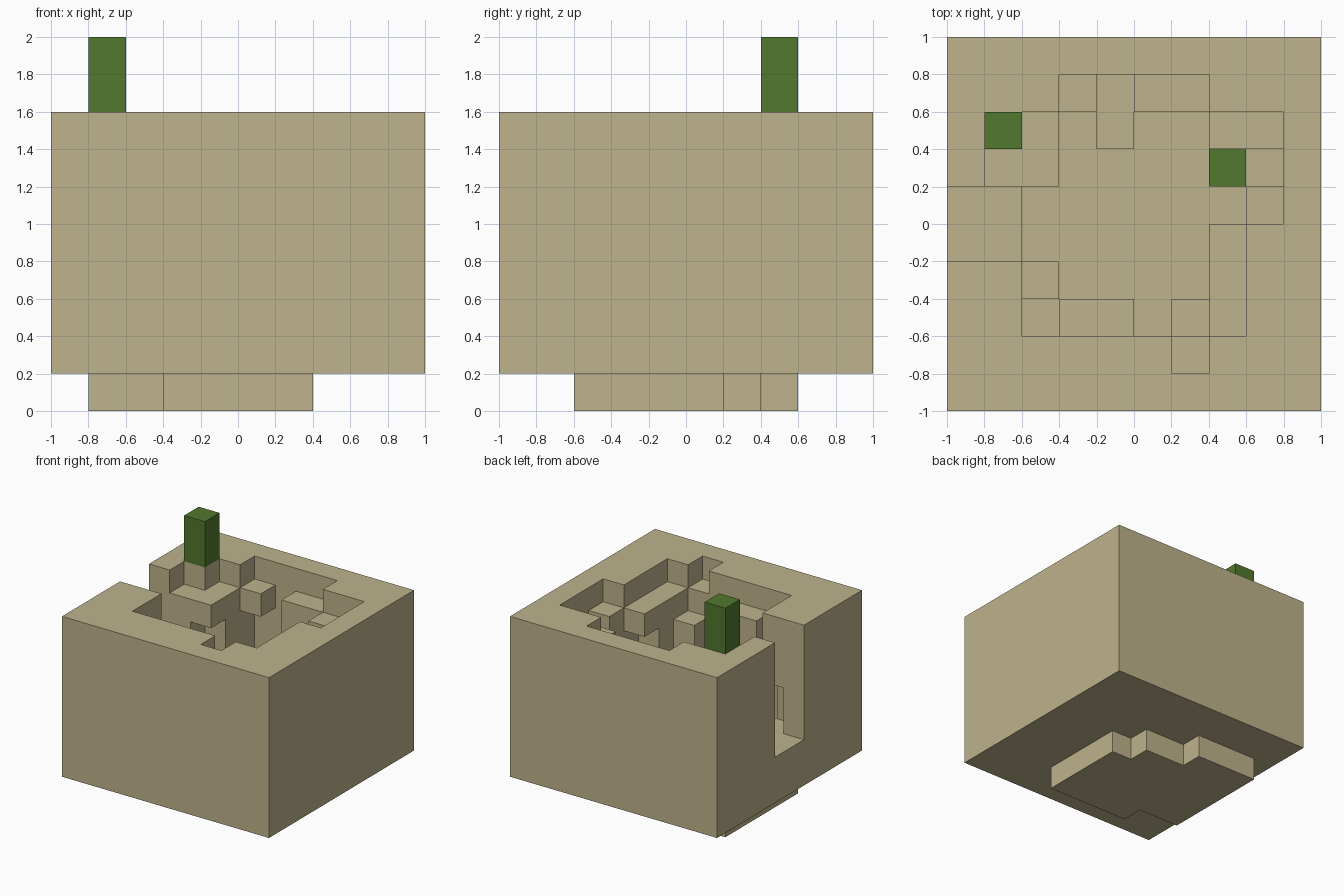
import bpy
import bmesh
from mathutils import Vector

CELL = 0.2

if "Cube" in bpy.data.objects:
    bpy.data.objects.remove(bpy.data.objects["Cube"], do_unlink=True)


def material(name, color):
    mat = bpy.data.materials.new(name)
    mat.use_nodes = True
    mat.diffuse_color = (*color, 1)
    mat.node_tree.nodes["Principled BSDF"].inputs["Base Color"].default_value = (*color, 1)
    return mat


def block(x0, x1, y0, y1, z0, z1):
    """All grid cells inside a box given in model units."""
    def span(a, b):
        return range(round(a / CELL), round(b / CELL))
    return {(i, j, k) for i in span(x0, x1) for j in span(y0, y1) for k in span(z0, z1)}


def skin(name, cells, mat):
    """Outer surface of a set of cells, with flat areas merged."""
    bm = bmesh.new()
    verts = {}

    def vert(p):
        key = tuple(round(c) for c in p)
        if key not in verts:
            verts[key] = bm.verts.new(Vector(key) * CELL)
        return verts[key]

    for cell in cells:
        for axis in range(3):
            for side in (0, 1):
                near = list(cell)
                near[axis] += 2 * side - 1
                if tuple(near) in cells:
                    continue
                u, v = Vector(), Vector()
                u[(axis + 1) % 3] = v[(axis + 2) % 3] = 1
                p = Vector(cell)
                p[axis] += side
                loop = [p, p + u, p + u + v, p + v]
                bm.faces.new([vert(q) for q in (loop if side else loop[::-1])])
    bmesh.ops.dissolve_limit(bm, angle_limit=0.01, verts=bm.verts[:], edges=bm.edges[:])
    bmesh.ops.triangulate(bm, faces=[f for f in bm.faces if len(f.verts) > 4])
    mesh = bpy.data.meshes.new(name)
    bm.to_mesh(mesh)
    bm.free()
    mesh.materials.append(mat)
    obj = bpy.data.objects.new(name, mesh)
    bpy.context.collection.objects.link(obj)
    return obj


sand = material("sand", (0.515, 0.451, 0.262))
green = material("plant green", (0.084, 0.188, 0.026))

TOP = 1.6
FLOOR = 0.4

# solid body
rock = block(-1, 1, -1, 1, 0.2, TOP)

# stepped slab underneath
for x0, x1, y0, y1 in [(-0.4, 0.4, -0.6, -0.4), (-0.8, 0.4, -0.4, 0.2),
                       (-0.8, 0.2, 0.2, 0.4), (-0.8, -0.2, 0.4, 0.6)]:
    rock |= block(x0, x1, y0, y1, 0, 0.2)

# pit carved to the main floor, one strip at a time
for x0, x1, y0, y1 in [(-0.6, 0.4, -0.6, 0.2), (-0.4, 0.4, 0.2, 0.6),
                       (0.4, 0.6, 0, 0.2)]:
    rock -= block(x0, x1, y0, y1, FLOOR, TOP)

# side entrance, with a low recess beside it
rock -= block(-1, -0.6, -0.2, 0.2, 0.6, TOP)
rock -= block(-0.8, -0.6, -0.4, -0.2, 0.6, 1.0)

# ledges one cell below the rim
for x0, x1, y0, y1 in [(-0.8, -0.4, 0.2, 0.4), (-0.6, -0.4, 0.4, 0.6),
                       (0, 0.4, 0.6, 0.8), (0.4, 0.8, 0.4, 0.6),
                       (0.6, 0.8, 0, 0.2), (0.4, 0.6, -0.6, 0),
                       (0.2, 0.4, -0.8, -0.6)]:
    rock -= block(x0, x1, y0, y1, 1.4, TOP)
rock |= block(-0.4, 0, -0.6, -0.4, FLOOR, 1.4)

# hollows under the overhanging ledges
rock -= block(-0.6, -0.4, 0.2, 0.4, FLOOR, 1.2)
rock -= block(0.4, 0.6, -0.2, 0, FLOOR, 1.2)

# back alcove with a bracket block in its corner
rock -= block(-0.4, 0, 0.6, 0.8, 0.6, TOP)
rock |= block(-0.4, -0.2, 0.6, 0.8, 1.2, 1.4)

# low steps and a raised step on the floor
rock |= block(-0.2, 0, 0.4, 0.6, FLOOR, 0.6)
rock |= block(-0.6, -0.4, -0.4, -0.2, FLOOR, 0.6)
rock |= block(0.2, 0.4, -0.6, -0.4, FLOOR, 1.2)

# niche where the inner plant stands
rock -= block(0.4, 0.8, 0.2, 0.4, 0.6, TOP)

skin("rock_basin", rock, sand)

# plants
skin("rim_plant", block(-0.8, -0.6, 0.4, 0.6, TOP, 2.0), green)
skin("pit_plant", block(0.4, 0.6, 0.2, 0.4, 0.6, 1.0), green)
